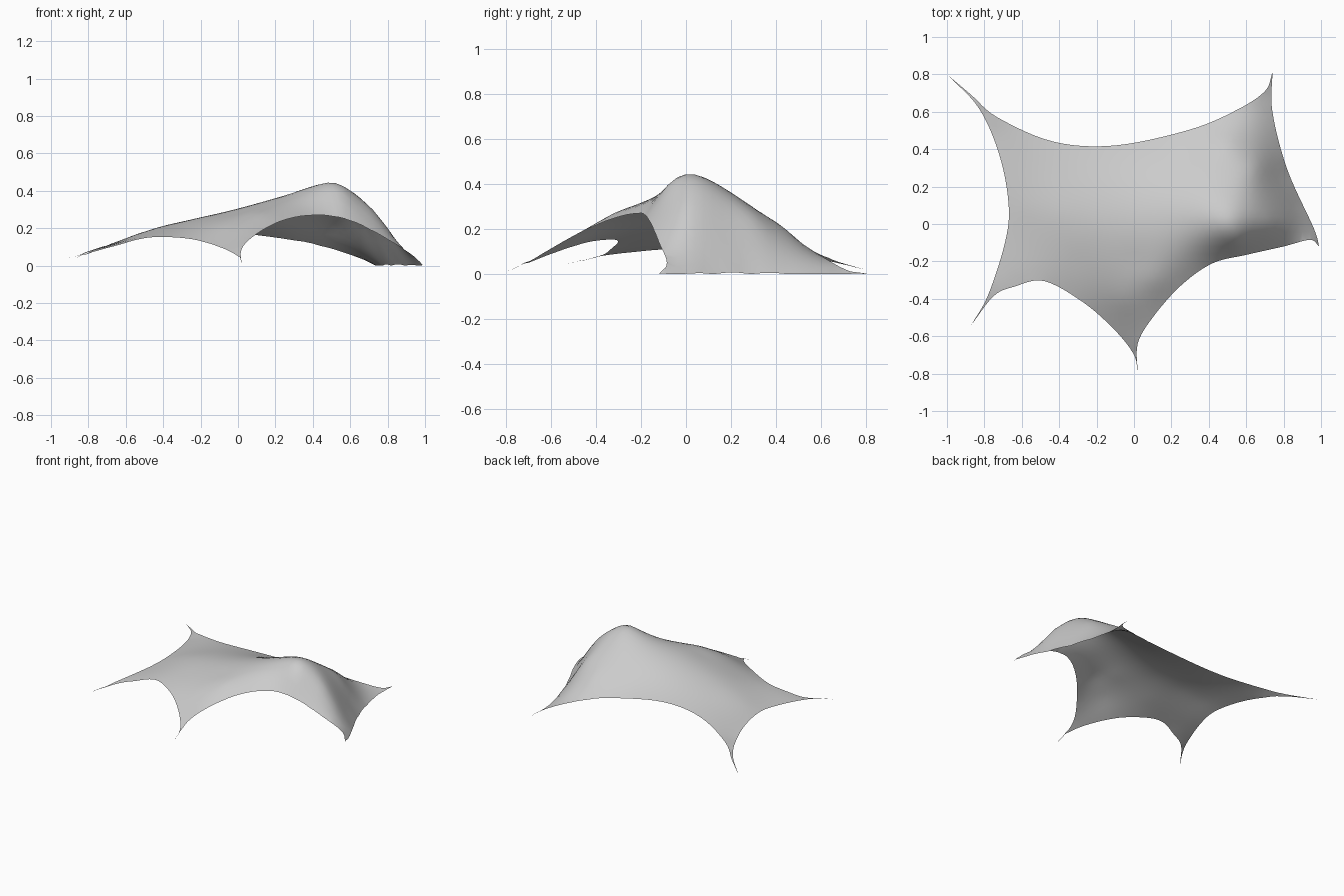
import bpy, math
from mathutils import Vector
from mathutils.geometry import delaunay_2d_cdt

cube = bpy.data.objects.get("Cube")
if cube:
    bpy.data.objects.remove(cube, do_unlink=True)

# Scalloped hem: each edge runs from one anchor point to the next
back_edge = [(-1, .8, .02), (-.87, .69, .05), (-.73, .57, .1), (-.43, .44, .16), (-.1, .42, .18),
             (.3, .505, .135), (.55, .61, .075), (.7, .71, .02), (.74, .81, 0)]
side_edge = [(.74, .81, 0), (.74, .6, 0), (.82, .29, 0), (.96, -.02, 0), (.99, -.12, 0)]
arch_edge = [(.99, -.12, 0), (.94, -.085, .05), (.8, -.12, .14), (.6, -.165, .24), (.42, -.21, .27),
             (.25, -.33, .245), (.1, -.5, .17), (.02, -.64, .09), (.02, -.8, .01)]
front_edge = [(.02, -.8, .01), (0, -.7, .05), (-.1, -.57, .1), (-.27, -.42, .145), (-.48, -.305, .15),
              (-.64, -.335, .11), (-.75, -.385, .08), (-.87, -.54, .04)]
far_edge = [(-.87, -.54, .04), (-.78, -.38, .08), (-.69, -.1, .11), (-.67, .1, .12),
            (-.72, .37, .1), (-.83, .62, .06), (-1, .8, .02)]

# Heights that shape the ridge, the hump and its flanks
ridge = [(.5, 0, .445), (.4, .02, .425), (.25, 0, .375), (0, 0, .305), (-.2, 0, .258),
         (-.4, .05, .212), (-.55, .08, .165)]
flanks = [(.65, .03, .365), (.72, 0, .3), (.8, 0, .2), (.65, .3, .24), (.5, .2, .36), (.5, .32, .28),
          (.5, .43, .21), (.2, .2, .31), (.2, .35, .22), (-.1, .25, .235), (-.4, .25, .19),
          (0, -.2, .28), (.22, -.18, .325), (.1, -.3, .28), (-.05, -.4, .21), (-.3, -.2, .205),
          (.55, -.08, .39), (.36, -.1, .37)]


def spline(points, steps=6):
    """Smooth curve through the points, without its last point."""
    p = [Vector(q) for q in points]
    p = [2 * p[0] - p[1]] + p + [2 * p[-1] - p[-2]]
    out = []
    for a, b, c, d in zip(p, p[1:], p[2:], p[3:]):
        for i in range(steps):
            t = i / steps
            out.append(b + (c - a) * t / 2 + (a - b * 2.5 + c * 2 - d / 2) * t * t
                       + (b * 3 - a - c * 3 + d) * t ** 3 / 2)
    return out


def solve(m):
    """Gaussian elimination on an augmented matrix."""
    n = len(m)
    for i in range(n):
        k = max(range(i, n), key=lambda r: abs(m[r][i]))
        m[i], m[k] = m[k], m[i]
        for r in range(i + 1, n):
            f = m[r][i] / m[i][i]
            if f:
                m[r] = [u - f * v for u, v in zip(m[r], m[i])]
    x = [0.0] * n
    for i in reversed(range(n)):
        x[i] = (m[i][n] - sum(m[i][j] * x[j] for j in range(i + 1, n))) / m[i][i]
    return x


def kernel(ax, ay, bx, by):
    return math.hypot(ax - bx, ay - by) ** 1.6


# Smooth height field through the hem and the shaping points
hem = []
for edge in (back_edge, side_edge, arch_edge, front_edge, far_edge):
    hem += spline(edge)
knots = hem[::3] + [Vector(q) for q in ridge + flanks]
rows = [[kernel(p.x, p.y, q.x, q.y) for q in knots] + [1, p.x, p.y, p.z] for p in knots]
for f in (lambda q: 1, lambda q: q.x, lambda q: q.y):
    rows.append([f(q) for q in knots] + [0] * 4)
weights = solve(rows)


def height(x, y):
    z = sum(w * kernel(x, y, q.x, q.y) for w, q in zip(weights, knots))
    return max(0, z + weights[-3] + weights[-2] * x + weights[-1] * y)


def inside(x, y):
    hit = False
    for a, b in zip(hem, hem[1:] + hem[:1]):
        if (a.y > y) != (b.y > y) and x < a.x + (b.x - a.x) * (y - a.y) / (b.y - a.y):
            hit = not hit
    return hit


# Fill the outline with a staggered grid of points
step = .04
flat = [Vector((p.x, p.y)) for p in hem]
inner = []
for j in range(-20, 21):
    for i in range(-25, 26):
        q = Vector(((i + j % 2 / 2) * step, j * step))
        if inside(q.x, q.y) and min((q - p).length for p in flat) > step * .6:
            inner.append(q)
verts, _, faces, *_ = delaunay_2d_cdt(flat + inner, [], [list(range(len(flat)))], 1, 1e-5)

mesh = bpy.data.meshes.new("canopy")
mesh.from_pydata([(v.x, v.y, height(v.x, v.y)) for v in verts], [], faces)
canopy = bpy.data.objects.new("canopy", mesh)
bpy.context.collection.objects.link(canopy)
if sum(p.normal.z for p in mesh.polygons) < 0:
    mesh.flip_normals()

# Plain grey cloth
cloth = bpy.data.materials.new("grey_cloth")
cloth.use_nodes = True
cloth.diffuse_color = (.6, .6, .6, 1)
cloth.node_tree.nodes["Principled BSDF"].inputs["Base Color"].default_value = cloth.diffuse_color
mesh.materials.append(cloth)

bpy.ops.object.select_all(action='DESELECT')
canopy.select_set(True)
bpy.context.view_layer.objects.active = canopy
bpy.ops.object.shade_smooth_by_angle(angle=math.radians(40))
